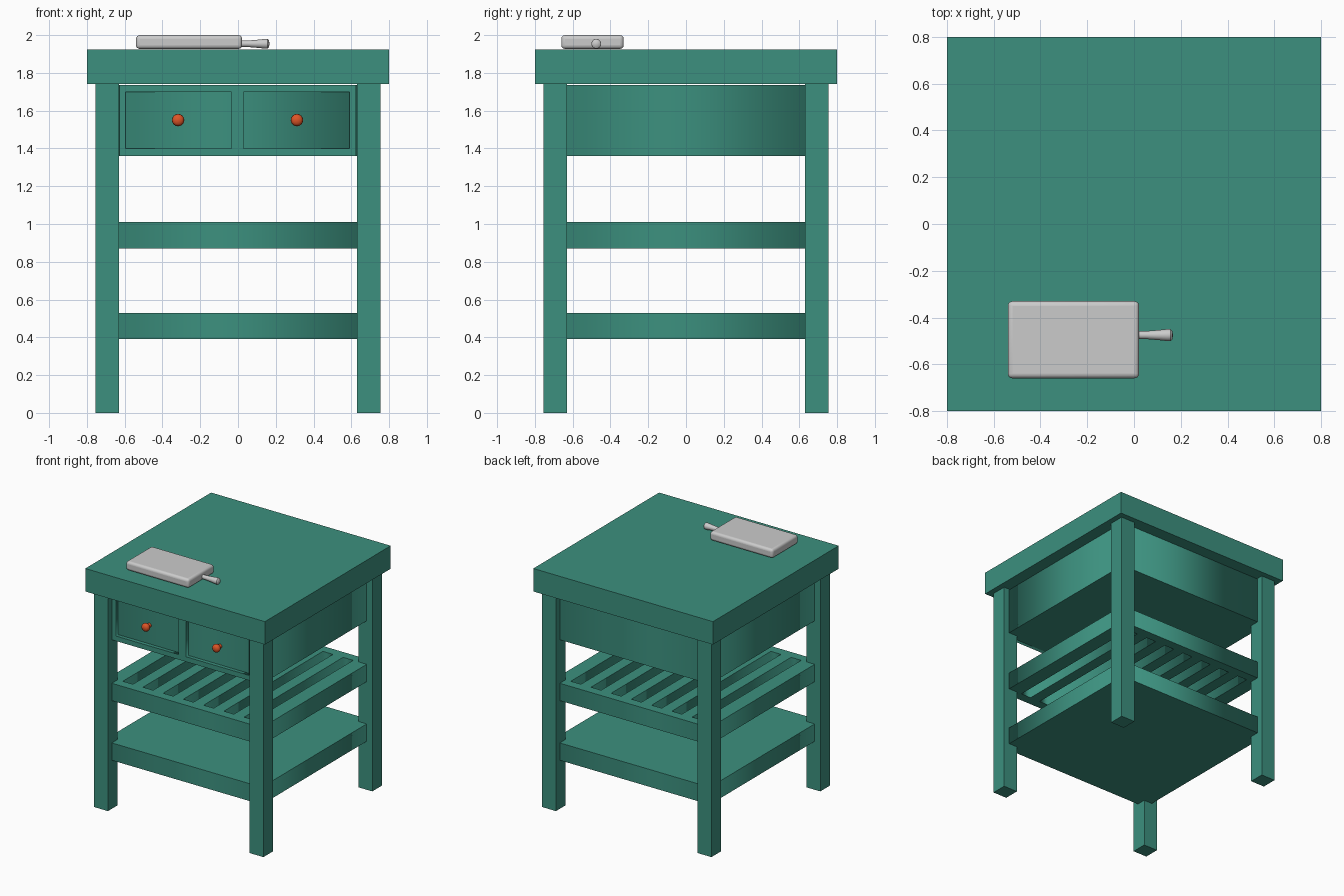
import bpy, bmesh, math
from mathutils import Matrix

if "Cube" in bpy.data.objects:
    bpy.data.objects.remove(bpy.data.objects["Cube"])


def material(name, rgb):
    m = bpy.data.materials.new(name)
    m.diffuse_color = (*rgb, 1)
    m.use_nodes = True
    m.node_tree.nodes["Principled BSDF"].inputs["Base Color"].default_value = m.diffuse_color
    return m


TEAL = material("teal_paint", (0.045, 0.28, 0.21))
ORANGE = material("orange_knob", (0.72, 0.09, 0.02))


def activate(ob):
    bpy.ops.object.select_all(action='DESELECT')
    ob.select_set(True)
    bpy.context.view_layer.objects.active = ob


def box(name, lo, hi, mat=None):
    bpy.ops.mesh.primitive_cube_add(size=1)
    ob = bpy.context.object
    ob.name = name
    ob.data.transform(Matrix.Diagonal([b - a for a, b in zip(lo, hi)] + [1]))
    ob.location = [(a + b) / 2 for a, b in zip(lo, hi)]
    if mat:
        ob.data.materials.append(mat)
    return ob


def rect(x0, y0, x1, y1):
    return [(x0, y0), (x1, y0), (x1, y1), (x0, y1)]


def plate(name, loops, thickness, loc, rot=(0, 0, 0)):
    """Flat board: first loop is the outline, the others are holes."""
    cu = bpy.data.curves.new(name, 'CURVE')
    cu.dimensions, cu.fill_mode = '2D', 'BOTH'
    cu.extrude = thickness / 2
    for loop in loops:
        sp = cu.splines.new('POLY')
        sp.points.add(len(loop) - 1)
        for p, (x, y) in zip(sp.points, loop):
            p.co = (x, y, 0, 1)
        sp.use_cyclic_u = True
    ob = bpy.data.objects.new(name, cu)
    bpy.context.collection.objects.link(ob)
    ob.location, ob.rotation_euler = loc, rot
    cu.materials.append(TEAL)
    activate(ob)
    bpy.ops.object.convert(target='MESH')
    return bpy.context.object


def lathe(name, profile, loc, rot, steps, mat=None):
    """Spin (radius, height) points around local z."""
    bm = bmesh.new()
    vs = [bm.verts.new((r, 0, z)) for r, z in profile]
    es = [bm.edges.new(pair) for pair in zip(vs, vs[1:])]
    bmesh.ops.spin(bm, geom=vs + es, cent=(0, 0, 0), axis=(0, 0, 1),
                   angle=2 * math.pi, steps=steps)
    bmesh.ops.remove_doubles(bm, verts=bm.verts, dist=1e-5)
    bmesh.ops.recalc_face_normals(bm, faces=bm.faces)
    me = bpy.data.meshes.new(name)
    bm.to_mesh(me)
    bm.free()
    ob = bpy.data.objects.new(name, me)
    bpy.context.collection.objects.link(ob)
    ob.location, ob.rotation_euler = loc, rot
    if mat:
        me.materials.append(mat)
    activate(ob)
    bpy.ops.object.shade_smooth_by_angle(angle=math.radians(40))
    return ob


IN, OUT, EDGE = 0.63, 0.755, 0.705   # leg inner face, outer face, shelf edge


def notched(front):
    """Square outline with its corners cut out around the legs."""
    return [(-IN, -front), (IN, -front), (IN, -IN), (EDGE, -IN), (EDGE, IN), (IN, IN),
            (IN, EDGE), (-IN, EDGE), (-IN, IN), (-EDGE, IN), (-EDGE, -IN), (-IN, -IN)]


# Table top and legs
box("table_top", (-0.8, -0.8, 1.74), (0.8, 0.8, 1.925), TEAL)
for sx, side in ((-1, "left"), (1, "right")):
    for sy, end in ((-1, "front"), (1, "back")):
        xs, ys = sorted((sx * IN, sx * OUT)), sorted((sy * IN, sy * OUT))
        box(f"{end}_{side}_leg", (xs[0], ys[0], 0), (xs[1], ys[1], 1.74), TEAL)

# Drawer case with a raised frame around two recessed drawer fronts
plate("drawer_case", [notched(0.675)], 0.375, (0, 0, 1.5475))
plate("drawer_frame",
      [rect(-0.627, 1.36, 0.625, 1.735),
       rect(-0.595, 1.40, -0.035, 1.70), rect(0.03, 1.40, 0.59, 1.70)],
      0.03, (0, -0.69, 0), (math.pi / 2, 0, 0))

# Drawer knobs
knob = [(0, 0), (0.018, 0), (0.016, 0.025), (0.028, 0.031), (0.033, 0.043),
        (0.031, 0.056), (0.02, 0.066), (0, 0.069)]
for x, side in ((-0.317, "left"), (0.312, "right")):
    lathe(f"{side}_knob", knob, (x, -0.675, 1.55), (math.pi / 2, 0, 0), 16, ORANGE)

# Slatted middle shelf and solid bottom shelf
slots = [rect(0.18 * i - 0.045, -IN, 0.18 * i + 0.045, IN) for i in range(-3, 4)]
plate("slatted_shelf", [notched(EDGE)] + slots, 0.14, (0, 0, 0.94))
plate("bottom_shelf", [notched(EDGE)], 0.14, (0, 0, 0.46))

# Cutting board with rounded edges, and its flared handle
board = box("cutting_board", (-0.54, -0.66, 1.927), (0.022, -0.33, 2.0))
bev = board.modifiers.new("round_edges", 'BEVEL')
bev.width, bev.segments = 0.02, 4
activate(board)
bpy.ops.object.shade_smooth_by_angle(angle=math.radians(40))
handle = [(0, -0.01), (0.017, -0.01), (0.017, 0.03), (0.022, 0.09), (0.026, 0.125),
          (0.025, 0.137), (0.018, 0.144), (0, 0.147)]
lathe("cutting_board_handle", handle, (0.02, -0.475, 1.954), (0, math.pi / 2, 0), 24)
